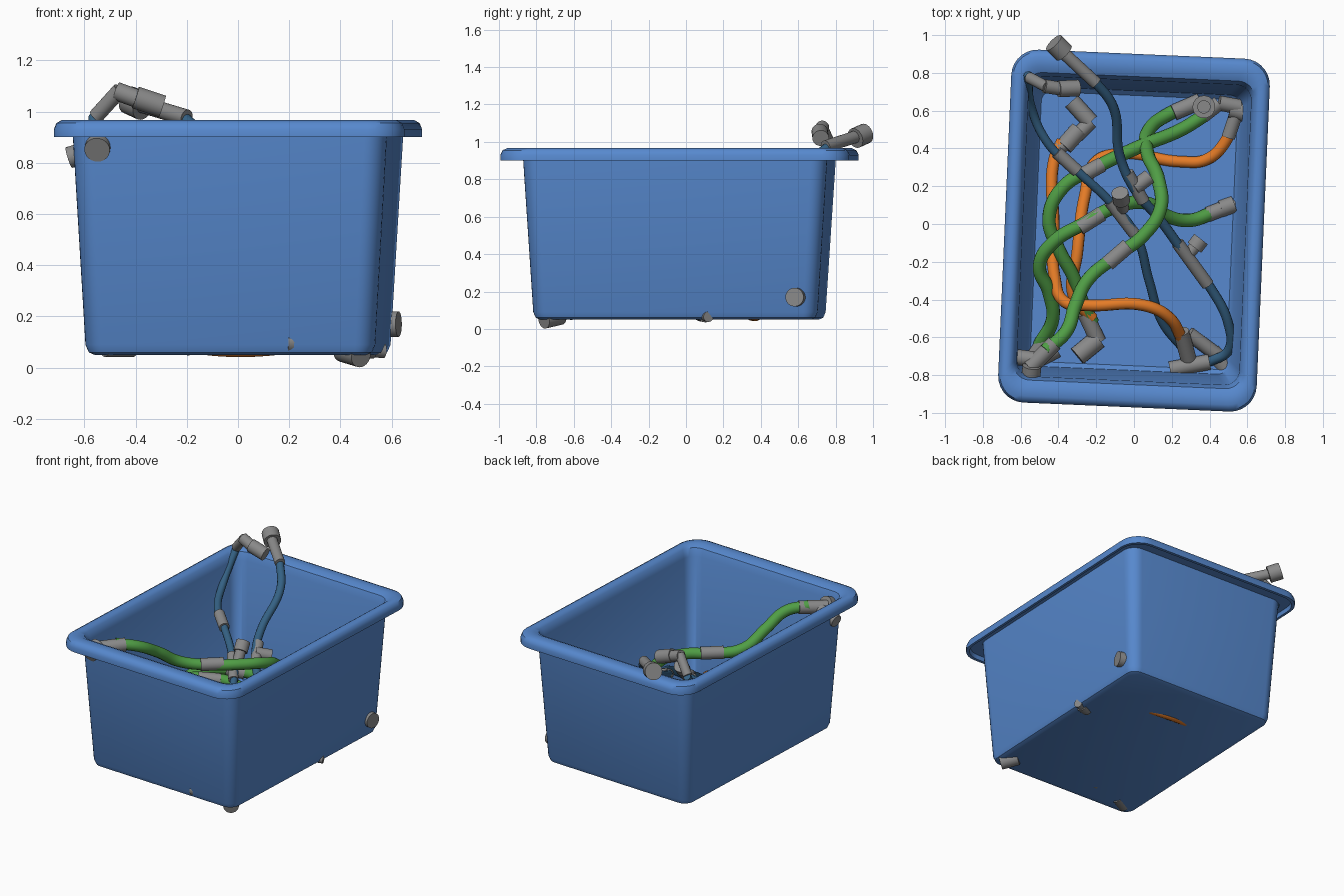
import bpy, bmesh, math
from mathutils import Vector, Matrix

cube = bpy.data.objects.get("Cube")
if cube:
    bpy.data.objects.remove(cube, do_unlink=True)


def material(name, rgb):
    m = bpy.data.materials.new(name)
    m.use_nodes = True
    m.diffuse_color = (*rgb, 1)
    m.node_tree.nodes["Principled BSDF"].inputs["Base Color"].default_value = (*rgb, 1)
    return m


BIN = material("bin blue", (0.095, 0.25, 0.62))
STEEL = material("dark blue hose", (0.035, 0.12, 0.23))
ORANGE = material("orange hose", (0.78, 0.2, 0.02))
GREEN = material("green hose", (0.08, 0.34, 0.06))
GREY = material("fitting grey", (0.25, 0.25, 0.25))


def finish(name, mesh, mat, angle=40):
    mesh.materials.clear()
    mesh.materials.append(mat)
    ob = bpy.data.objects.new(name, mesh)
    bpy.context.collection.objects.link(ob)
    bpy.ops.object.select_all(action="DESELECT")
    ob.select_set(True)
    bpy.context.view_layer.objects.active = ob
    bpy.ops.object.shade_smooth_by_angle(angle=math.radians(angle))
    return ob


def rounded_ring(bm, w, l, z, r, steps=7):
    """Rounded rectangle of half sizes w and l."""
    verts = []
    for q, (sx, sy) in enumerate([(1, 1), (-1, 1), (-1, -1), (1, -1)]):
        for i in range(steps + 1):
            a = (q + i / steps) * math.pi / 2
            verts.append(bm.verts.new((sx * (w - r) + r * math.cos(a),
                                       sy * (l - r) + r * math.sin(a), z)))
    return verts


# Bin: outer wall, hollow overhanging rim, inner wall and floor
SECTIONS = [
    (.53, .725, .05, .05), (.553, .748, .06, .065), (.566, .761, .09, .075),
    (.615, .815, .93, .085), (.665, .91, .93, .13), (.668, .915, .90, .13),
    (.685, .935, .90, .14), (.685, .935, .93, .14), (.675, .923, .955, .13),
    (.655, .90, .966, .12), (.63, .85, .966, .10), (.608, .815, .95, .09),
    (.59, .795, .90, .08), (.542, .74, .11, .07), (.52, .715, .085, .05),
]
bm = bmesh.new()
rings = [rounded_ring(bm, *s) for s in SECTIONS]
for a, b in zip(rings, rings[1:]):
    for i in range(len(a)):
        j = (i + 1) % len(a)
        bm.faces.new((a[i], a[j], b[j], b[i]))
bm.faces.new(rings[0])
bm.faces.new(rings[-1])
bmesh.ops.recalc_face_normals(bm, faces=bm.faces)
bmesh.ops.rotate(bm, verts=bm.verts, matrix=Matrix.Rotation(math.radians(-2.5), 3, "Z"))
bmesh.ops.translate(bm, verts=bm.verts, vec=(0, -.035, 0))
me = bpy.data.meshes.new("storage_bin")
bm.to_mesh(me)
bm.free()
finish("storage_bin", me, BIN)


def hose(name, mat, radius, pts):
    cu = bpy.data.curves.new(name, "CURVE")
    cu.dimensions = "3D"
    cu.bevel_depth, cu.bevel_resolution = radius, 4
    cu.resolution_u, cu.use_fill_caps = 10, True
    sp = cu.splines.new("BEZIER")
    sp.bezier_points.add(len(pts) - 1)
    for bp, p in zip(sp.bezier_points, pts):
        bp.co = p
        bp.handle_left_type = bp.handle_right_type = "AUTO"
    tmp = bpy.data.objects.new(name + "_path", cu)
    bpy.context.collection.objects.link(tmp)
    dg = bpy.context.evaluated_depsgraph_get()
    mesh = bpy.data.meshes.new_from_object(tmp.evaluated_get(dg))
    bpy.data.objects.remove(tmp, do_unlink=True)
    finish(name, mesh, mat)


def fitting(name, radius, *pts):
    """Chain of straight cylinders along the points."""
    bm = bmesh.new()
    for a, b in zip(pts, pts[1:]):
        a, b = Vector(a), Vector(b)
        d = b - a
        mat = Matrix.Translation((a + b) / 2) @ d.to_track_quat("Z", "Y").to_matrix().to_4x4()
        bmesh.ops.create_cone(bm, cap_ends=True, segments=24, radius1=radius,
                              radius2=radius, depth=d.length, matrix=mat)
    mesh = bpy.data.meshes.new(name)
    bm.to_mesh(mesh)
    bm.free()
    finish(name, mesh, GREY)


# Thin dark blue hoses
hose("blue_hose_left", STEEL, .024, [
    (-.56, .79, .98), (-.545, .62, .8), (-.45, .42, .72), (-.3, .28, .68),
    (-.13, .12, .6), (.01, -.06, .52), (.08, -.3, .38), (.15, -.52, .24), (.26, -.66, .12)])
hose("blue_hose_right", STEEL, .026, [
    (-.22, .77, .98), (-.11, .62, .87), (-.075, .36, .7), (0, .19, .62),
    (.14, .02, .5), (.27, -.16, .4), (.4, -.33, .32), (.5, -.53, .24),
    (.5, -.67, .16), (.4, -.73, .1)])

# Orange hoses
hose("orange_hose_back", ORANGE, .031, [
    (.54, .6, .17), (.48, .43, .14), (.38, .34, .11), (.25, .33, .09), (-.08, .37, .075),
    (-.2, .33, .1), (-.26, .15, .17), (-.3, -.15, .24), (-.32, -.38, .2), (-.22, -.5, .14)])
hose("orange_hose_front", ORANGE, .031, [
    (-.38, .44, .12), (-.425, .33, .14), (-.425, 0, .2), (-.42, -.28, .28), (-.37, -.41, .32),
    (-.25, -.43, .34), (.05, -.43, .35), (.18, -.49, .3), (.26, -.62, .17)])

# Green hoses
hose("green_hose_high", GREEN, .036, [
    (.3, .63, .09), (.18, .58, .1), (.08, .5, .2), (.07, .38, .38), (.13, .23, .56),
    (.14, .08, .63), (.05, -.06, .65), (-.08, -.16, .65), (-.24, -.29, .68),
    (-.31, -.43, .78), (-.36, -.57, .86), (-.47, -.67, .89)])
hose("green_hose_middle", GREEN, .036, [
    (.38, .58, .2), (.25, .5, .24), (.03, .41, .33), (-.2, .3, .4), (-.38, .19, .4),
    (-.45, .03, .37), (-.4, -.13, .32), (-.32, -.28, .25), (-.27, -.42, .18), (-.22, -.52, .12)])
hose("green_hose_low", GREEN, .036, [
    (.42, .06, .09), (.3, .02, .14), (.18, .04, .22), (.07, .11, .32), (-.1, .09, .42),
    (-.25, .01, .45), (-.43, -.1, .42), (-.5, -.22, .36), (-.45, -.36, .28),
    (-.43, -.5, .2), (-.5, -.64, .1)])

# Sleeves joining lengths of hose
fitting("sleeve_blue_upper", .034, (-.41, .38, .71), (-.3, .28, .68))
fitting("sleeve_blue_middle", .032, (-.13, .12, .6), (0, -.05, .525))
fitting("sleeve_blue_center", .034, (-.035, .27, .65), (.05, .12, .58))
fitting("sleeve_blue_right", .034, (.23, -.1, .42), (.39, -.32, .325))
fitting("sleeve_green_high", .041, (-.03, -.115, .655), (-.14, -.21, .655))
fitting("sleeve_green_middle", .041, (-.17, .315, .39), (-.27, .26, .41))
fitting("sleeve_green_low", .041, (-.17, .055, .44), (-.29, -.02, .45))

# Elbow and capped stem rising above the rim
fitting("top_elbow_stem", .03, (-.555, .775, .98), (-.46, .725, 1.085))
fitting("top_elbow_arm", .036, (-.475, .73, 1.08), (-.38, .715, 1.045))
fitting("top_elbow_socket", .044, (-.4, .715, 1.055), (-.295, .72, 1.02))
fitting("top_stem", .033, (-.4, .93, 1.035), (-.2, .745, .975))
fitting("top_cap", .055, (-.37, .905, 1.02), (-.425, .96, 1.045))

# Side outlets near the middle
fitting("center_outlet", .04, (0, .19, .62), (.08, .25, .6))
fitting("center_branch", .034, (-.06, .08, .58), (-.07, .15, .68))
fitting("center_branch_cap", .045, (-.065, .12, .64), (-.075, .165, .69))
fitting("right_branch", .032, (.28, -.17, .38), (.34, -.1, .38))
fitting("right_branch_cap", .045, (.32, -.125, .38), (.355, -.08, .38))

# Back left cluster on the floor
fitting("back_left_joint", .038, (-.4, .4, .12), (-.3, .47, .11), (-.23, .54, .1))
fitting("back_left_socket", .045, (-.23, .54, .1), (-.33, .65, .1))
fitting("back_left_collar", .048, (-.37, .41, .12), (-.29, .5, .11))

# Back right cluster
fitting("back_right_sleeve", .043, (.21, .59, .11), (.35, .65, .1))
fitting("back_right_riser", .06, (.37, .62, .1), (.37, .62, .3))
fitting("back_right_riser_cap", .035, (.37, .62, .28), (.37, .62, .33))
fitting("back_right_joint", .04, (.36, .57, .2), (.45, .64, .2), (.56, .62, .18))
fitting("back_right_bend", .036, (.5, .46, .15), (.54, .58, .17))
fitting("back_right_outlet", .05, (.51, .61, .17), (.627, .58, .17))

# Capped end by the right wall
fitting("right_end_sleeve", .04, (.39, .05, .095), (.48, .085, .085))
fitting("right_end_cap", .045, (.46, .08, .085), (.53, .105, .08))
fitting("right_end_tip", .028, (.52, .1, .07), (.57, .12, .065))

# Front right cluster
fitting("front_right_sleeve", .042, (.25, -.57, .2), (.29, -.72, .1))
fitting("front_right_cross", .042, (.19, -.77, .1), (.4, -.73, .1))
fitting("front_right_arm", .038, (.29, -.58, .13), (.45, -.7, .08))
fitting("front_right_cap", .048, (.41, -.67, .07), (.48, -.76, .049))

# Front middle cluster
fitting("front_middle_sleeve", .042, (-.26, -.47, .14), (-.19, -.62, .1))
fitting("front_middle_cap", .052, (-.3, -.7, .11), (-.19, -.61, .1))

# Front left cluster: one low end and one high end through the wall
fitting("front_left_low_sleeve", .042, (-.46, -.6, .12), (-.52, -.69, .09))
fitting("front_left_low_cap", .048, (-.41, -.66, .09), (-.52, -.72, .09))
fitting("front_left_high_sleeve", .043, (-.42, -.63, .88), (-.55, -.76, .87))
fitting("front_left_high_arm", .042, (-.66, -.7, .82), (-.5, -.72, .87))
fitting("front_left_high_outlet", .05, (-.54, -.75, .89), (-.55, -.84, .85))
